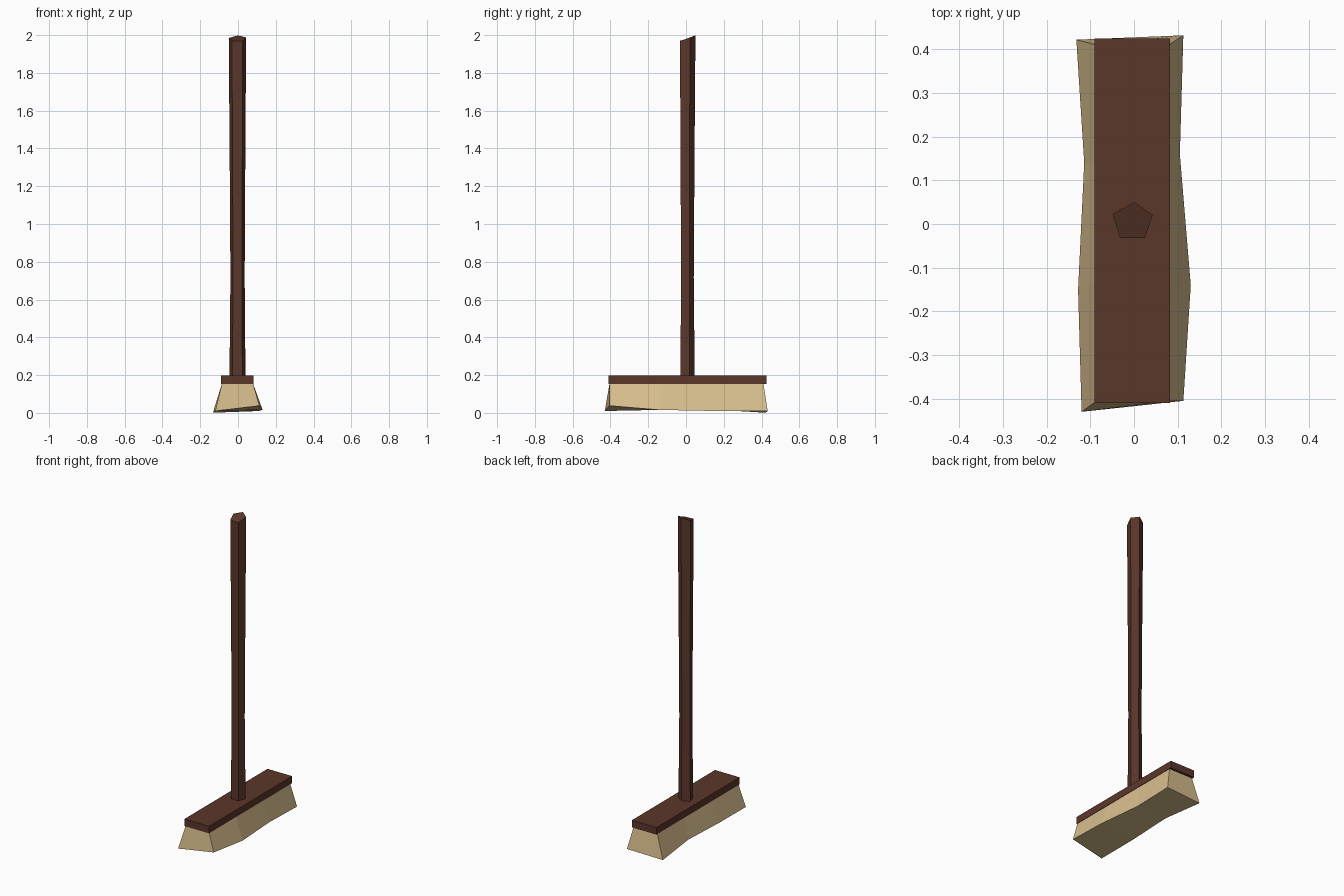
import bpy, bmesh

if "Cube" in bpy.data.objects:
    bpy.data.objects.remove(bpy.data.objects["Cube"])


def material(name, color):
    m = bpy.data.materials.new(name)
    m.diffuse_color = (*color, 1)
    m.use_nodes = True
    m.node_tree.nodes["Principled BSDF"].inputs["Base Color"].default_value = m.diffuse_color
    return m


def loft(name, rings, mat):
    """Bridge rings of equal point count and cap both ends."""
    bm = bmesh.new()
    vs = [[bm.verts.new(p) for p in ring] for ring in rings]
    n = len(vs[0])
    for a, b in zip(vs, vs[1:]):
        for i in range(n):
            j = (i + 1) % n
            bm.faces.new((a[i], a[j], b[j], b[i]))
    bm.faces.new(vs[0][::-1])
    bm.faces.new(vs[-1])
    bmesh.ops.recalc_face_normals(bm, faces=bm.faces)
    me = bpy.data.meshes.new(name)
    bm.to_mesh(me)
    bm.free()
    me.materials.append(mat)
    ob = bpy.data.objects.new(name, me)
    bpy.context.collection.objects.link(ob)
    return ob


wood = material("dark_wood", (0.105, 0.038, 0.023))
straw = material("straw", (0.69, 0.52, 0.27))

# Wooden head block
rect = [(-0.09, -0.41), (0.083, -0.41), (0.083, 0.425), (-0.09, 0.425)]
loft("head_block", [[(x, y, z) for x, y in rect] for z in (0.155, 0.2)], wood)

# Five-sided handle: slightly waisted, with a slanted top
penta = [(0, 0.05), (0.043, 0.021), (0.025, -0.032), (-0.032, -0.032), (-0.049, 0.023)]
top_z = [2.0, 1.99, 1.97, 1.972, 1.987]
handle = [[(x * s, y * t, z) for x, y in penta]
          for z, s, t in ((0.2, 0.92, 0.92), (0.72, 0.82, 0.82), (1.35, 0.9, 0.9))]
handle.append([(x, y, z) for (x, y), z in zip(penta, top_z)])
loft("handle", handle, wood)

# Flared, uneven bristles: four cross-sections along the head
top_y = (-0.405, -0.135, 0.14, 0.41)
left = [(-0.12, -0.43, 0.012), (-0.128, -0.15, 0.02), (-0.114, 0.14, 0.02), (-0.132, 0.422, 0.003)]
right = [(0.113, -0.405, 0.04), (0.13, -0.14, 0.018), (0.105, 0.16, 0.012), (0.113, 0.432, 0.012)]
loft("bristles", [[(-0.085, y, 0.157), l, r, (0.08, y, 0.157)]
                  for y, l, r in zip(top_y, left, right)], straw)

# Rest the lowest bristle on the floor
for ob in bpy.context.collection.objects:
    ob.location.z = -0.002
